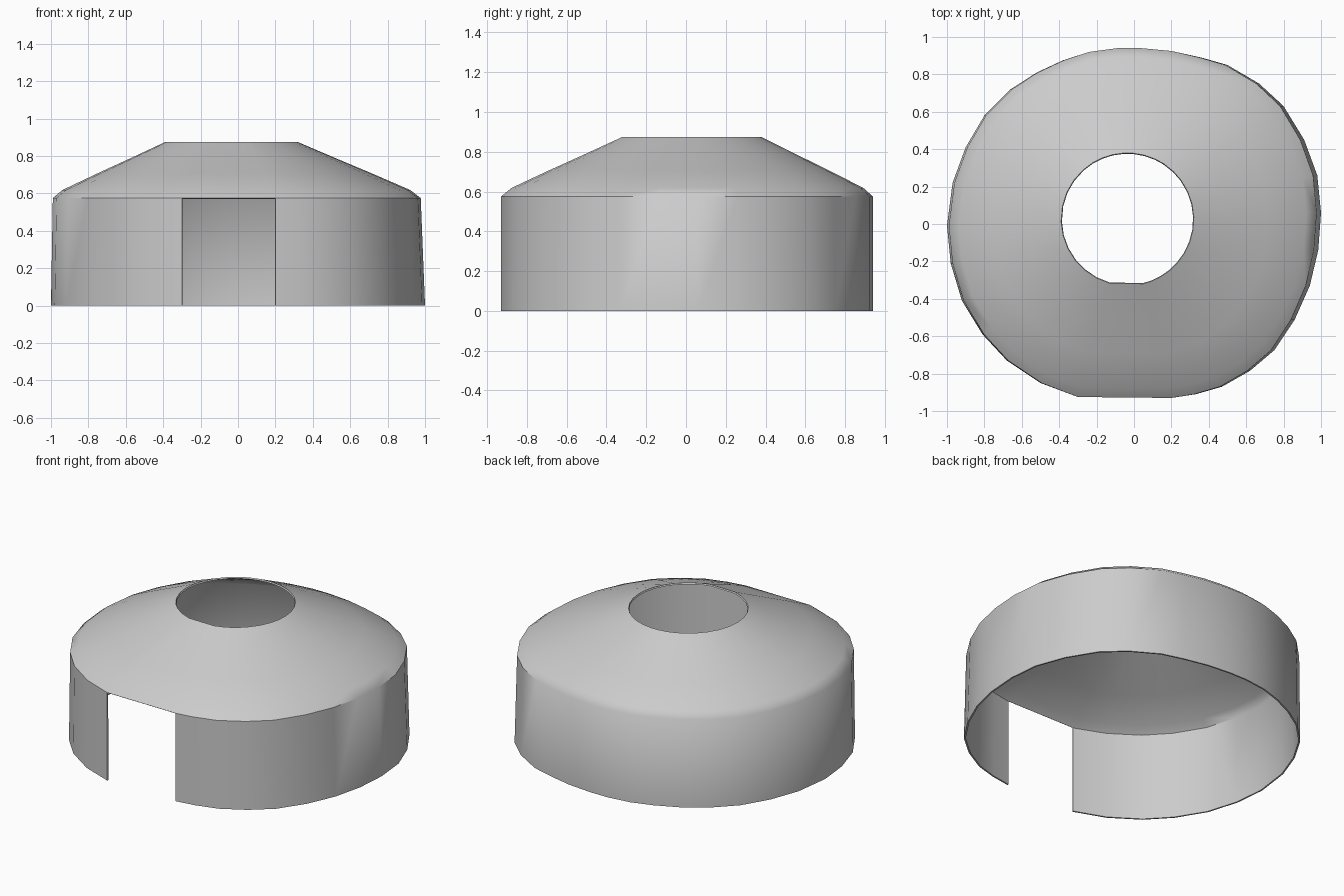
import bpy, bmesh, math

if "Cube" in bpy.data.objects:
    bpy.data.objects.remove(bpy.data.objects["Cube"])

# Slightly irregular footprint, from right door jamb round to left door jamb
FOOTPRINT = [
    (0.20, -0.93), (0.33, -0.91), (0.47, -0.87), (0.62, -0.785), (0.75, -0.675),
    (0.86, -0.51), (0.94, -0.33), (0.985, -0.14), (1.0, 0.06), (0.98, 0.26),
    (0.91, 0.45), (0.80, 0.63), (0.67, 0.75), (0.50, 0.85), (0.36, 0.89),
    (0.20, 0.925), (0.04, 0.94), (-0.09, 0.94), (-0.24, 0.92), (-0.38, 0.875),
    (-0.52, 0.81), (-0.66, 0.72), (-0.80, 0.58), (-0.90, 0.41), (-0.97, 0.22),
    (-1.0, -0.01), (-0.98, -0.21), (-0.92, -0.41), (-0.81, -0.59),
    (-0.68, -0.73), (-0.50, -0.85), (-0.30, -0.925)]
HOLE_X, HOLE_Y, HOLE_R = -0.035, 0.025, 0.355
N = len(FOOTPRINT)

bm = bmesh.new()


def ring(z, t, scale_right=1.0, scale_left=1.0):
    """Ring of vertices, t = 0 at the wall and 1 at the smoke hole."""
    verts = []
    for x, y in FOOTPRINT:
        a = math.atan2(y - HOLE_Y, x - HOLE_X)
        hx, hy = HOLE_X + HOLE_R * math.cos(a), HOLE_Y + HOLE_R * math.sin(a)
        x *= scale_right if x > 0.3 else (scale_left if x < -0.3 else 1)
        verts.append(bm.verts.new((x + (hx - x) * t, y + (hy - y) * t, z)))
    return verts


def bridge(lower, upper, closed=True):
    for i in range(N if closed else N - 1):
        j = (i + 1) % N
        bm.faces.new((lower[i], lower[j], upper[j], upper[i]))


# Wall, left open at the doorway
wall_top = ring(0.575, 0, 0.977, 0.99)
bridge(ring(0, 0), wall_top, closed=False)

# Rounded eave and sloping roof up to the smoke hole
below = wall_top
for z, t in [(0.618, 0.085), (0.705, 0.39), (0.785, 0.68), (0.862, 0.955), (0.875, 1.0)]:
    above = ring(z, t, 0.977, 0.99)
    bridge(below, above)
    below = above

mesh = bpy.data.meshes.new("tent_shell")
bm.to_mesh(mesh)
bm.free()
shell = bpy.data.objects.new("tent_shell", mesh)
bpy.context.collection.objects.link(shell)

# Thin fabric thickness, inwards
thick = shell.modifiers.new("thickness", 'SOLIDIFY')
thick.thickness = 0.01
thick.offset = -1

bpy.context.view_layer.objects.active = shell
shell.select_set(True)
bpy.ops.object.modifier_apply(modifier="thickness")
bpy.ops.object.shade_smooth_by_angle(angle=math.radians(50))
